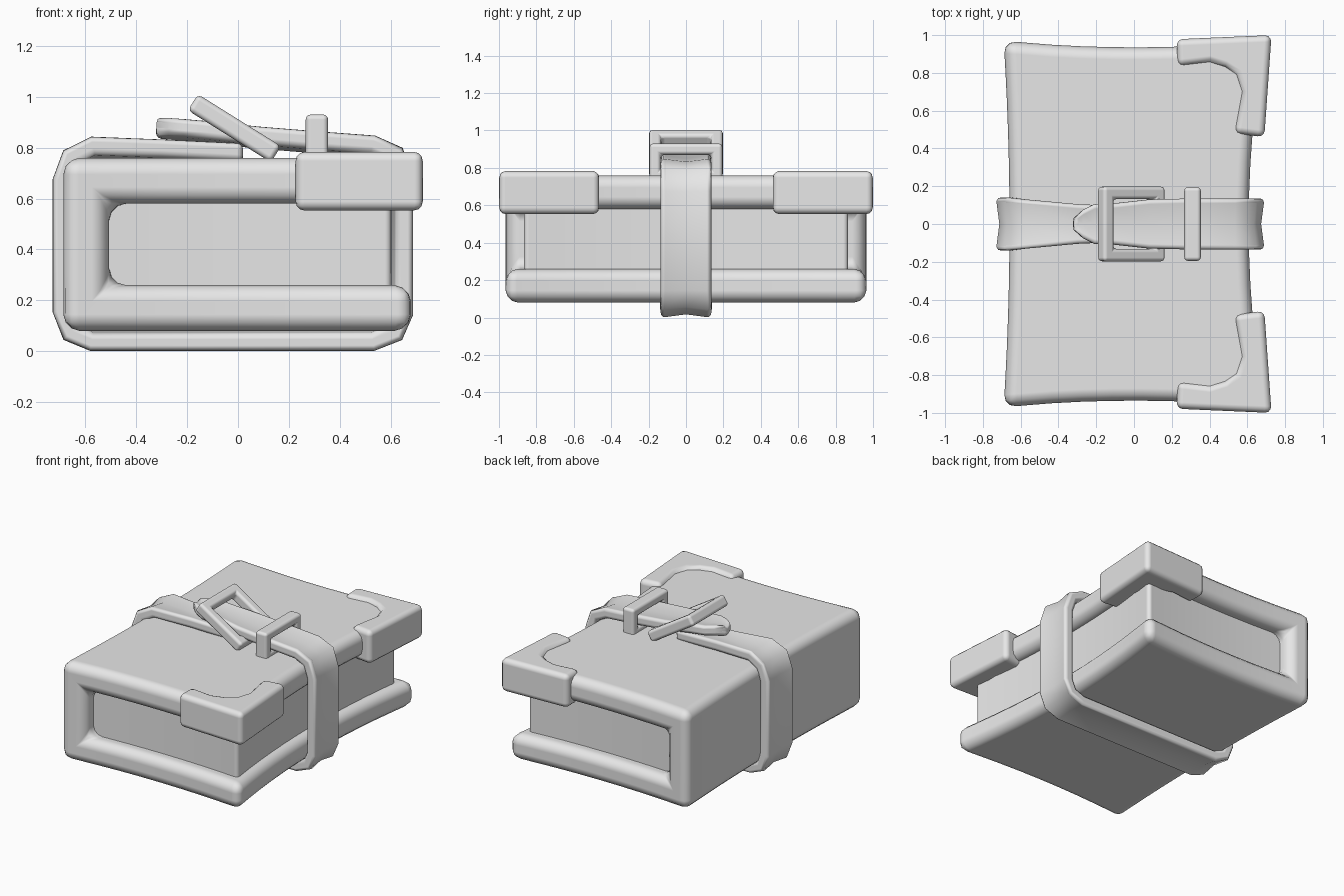
import bpy
import bmesh
from math import radians
from mathutils import Matrix, Vector

cube = bpy.data.objects.get("Cube")
if cube:
    bpy.data.objects.remove(cube, do_unlink=True)

grey = bpy.data.materials.new("plain_grey")
grey.use_nodes = True
grey.diffuse_color = (0.8, 0.8, 0.8, 1)
grey.node_tree.nodes["Principled BSDF"].inputs["Base Color"].default_value = (0.8, 0.8, 0.8, 1)


def finish(name, bm, bevel):
    """Turn a bmesh into a smooth object with rounded edges."""
    bmesh.ops.recalc_face_normals(bm, faces=bm.faces)
    for f in bm.faces:
        f.smooth = True
    mesh = bpy.data.meshes.new(name)
    bm.to_mesh(mesh)
    bm.free()
    mesh.materials.append(grey)
    ob = bpy.data.objects.new(name, mesh)
    bpy.context.scene.collection.objects.link(ob)
    mod = ob.modifiers.new("rounded_edges", "BEVEL")
    mod.width = bevel
    mod.segments = 3
    mod.limit_method = "ANGLE"
    mod.angle_limit = radians(50)
    mod.harden_normals = True
    return ob


def ribbon(name, path, half_thick, widths, cols, bevel, dip=0.0, warp=None):
    """Thick band that follows a path in the XZ plane and spans y."""
    pts = [Vector(p) for p in path]
    bm = bmesh.new()
    rows = []
    for i, p in enumerate(pts):
        a = (p - pts[i - 1]).normalized() if i else None
        b = (pts[i + 1] - p).normalized() if i < len(pts) - 1 else a
        a = a or b
        n0, n1 = Vector((a.y, -a.x)), Vector((b.y, -b.x))
        n = (n0 + n1) / (1 + n0.dot(n1))
        pair = []
        for side in (1, -1):
            row = []
            for j in range(cols + 1):
                v = 2 * j / cols - 1
                q = p + n * (side * half_thick - dip * (1 - v * v))
                co = Vector((q.x, v * widths[i], q.y))
                row.append(bm.verts.new(warp(co) if warp else co))
            pair.append(row)
        rows.append(pair)
    for (o0, i0), (o1, i1) in zip(rows, rows[1:]):
        for j in range(cols):
            bm.faces.new((o0[j], o0[j + 1], o1[j + 1], o1[j]))
            bm.faces.new((i0[j], i1[j], i1[j + 1], i0[j + 1]))
        for j in (0, cols):
            bm.faces.new((o0[j], o1[j], i1[j], i0[j]))
    for o, i in (rows[0], rows[-1]):
        for j in range(cols):
            bm.faces.new((o[j], o[j + 1], i[j + 1], i[j]))
    return finish(name, bm, bevel)


def frame(name, length, width, bar, thick, matrix, bevel):
    """Rectangular ring, lying flat before the matrix is applied."""
    bm = bmesh.new()
    signs = ((-1, -1), (1, -1), (1, 1), (-1, 1))
    rings = [[bm.verts.new((sx * (length / 2 - inset), sy * (width / 2 - inset), -thick / 2))
              for sx, sy in signs] for inset in (0, bar)]
    faces = []
    for k in range(4):
        m = (k + 1) % 4
        faces.append(bm.faces.new((rings[0][k], rings[0][m], rings[1][m], rings[1][k])))
    ext = bmesh.ops.extrude_face_region(bm, geom=faces, use_keep_orig=True)
    new = [g for g in ext["geom"] if isinstance(g, bmesh.types.BMVert)]
    bmesh.ops.translate(bm, vec=(0, 0, thick), verts=new)
    bmesh.ops.transform(bm, matrix=matrix, verts=bm.verts)
    return finish(name, bm, bevel)


def pinch(co):
    """Pull the sides in so that the plan has flared corners."""
    x, y, z = co
    k = 0.12 if x > 0 else 0.045
    return Vector((x * (1 - k * (1 - (y / 0.97) ** 2)),
                   y * (1 - 0.036 * (1 - (x / 0.69) ** 2)), z))


# Cover: top board, spine and bottom board in one band
xs = [0.69 - 1.29 * i / 8 for i in range(9)]
cover_path = [(x, 0.67) for x in xs] + [(-0.6, 0.42)] + [(x, 0.17) for x in reversed(xs)]
ribbon("book_cover", cover_path, 0.09, [0.97] * len(cover_path), 12, 0.065, warp=pinch)

# Page block
page_path = [(0.62 - 1.17 * i / 8, 0.42) for i in range(9)]
ribbon("page_block", page_path, 0.22, [0.875] * 9, 12, 0.03, warp=pinch)

# Strap: x, z and half width along the loop, with a pointed loose end
strap = [
    (0.02, 0.785, 0.09), (-0.3, 0.8, 0.105), (-0.57, 0.81, 0.13),
    (-0.66, 0.765, 0.14), (-0.695, 0.67, 0.14), (-0.695, 0.16, 0.14),
    (-0.66, 0.07, 0.14), (-0.575, 0.035, 0.135), (0.53, 0.035, 0.135),
    (0.62, 0.07, 0.135), (0.655, 0.15, 0.135), (0.655, 0.67, 0.135),
    (0.62, 0.775, 0.135), (0.53, 0.815, 0.135), (0.3, 0.832, 0.135),
    (0.08, 0.85, 0.13), (-0.1, 0.87, 0.11), (-0.21, 0.88, 0.105),
    (-0.27, 0.886, 0.075), (-0.32, 0.89, 0.03),
]
ribbon("strap", [s[:2] for s in strap], 0.036, [s[2] for s in strap], 2, 0.024, dip=0.018)

# Tilted buckle and upright strap keeper
tilt = Matrix.Translation((-0.014, 0, 0.876)) @ Matrix.Rotation(radians(32), 4, "Y")
frame("buckle", 0.385, 0.395, 0.066, 0.075, tilt, 0.02)
upright = Matrix.Translation((0.31, 0, 0.83)) @ Matrix.Rotation(radians(90), 4, "Y")
frame("strap_keeper", 0.2, 0.39, 0.06, 0.088, upright, 0.02)

# Corner guards on the top board
outline = [(0.728, 1.0), (0.225, 0.978), (0.23, 0.835), (0.4, 0.855), (0.48, 0.83),
           (0.54, 0.79), (0.57, 0.7), (0.53, 0.48), (0.69, 0.46)]
for label, side in (("front", -1), ("back", 1)):
    bm = bmesh.new()
    base = bm.faces.new([bm.verts.new((x, side * y, 0.553)) for x, y in outline])
    ext = bmesh.ops.extrude_face_region(bm, geom=[base], use_keep_orig=True)
    top = [g for g in ext["geom"] if isinstance(g, bmesh.types.BMVert)]
    bmesh.ops.translate(bm, vec=(0, 0, 0.23), verts=top)
    finish(label + "_corner_guard", bm, 0.035)
